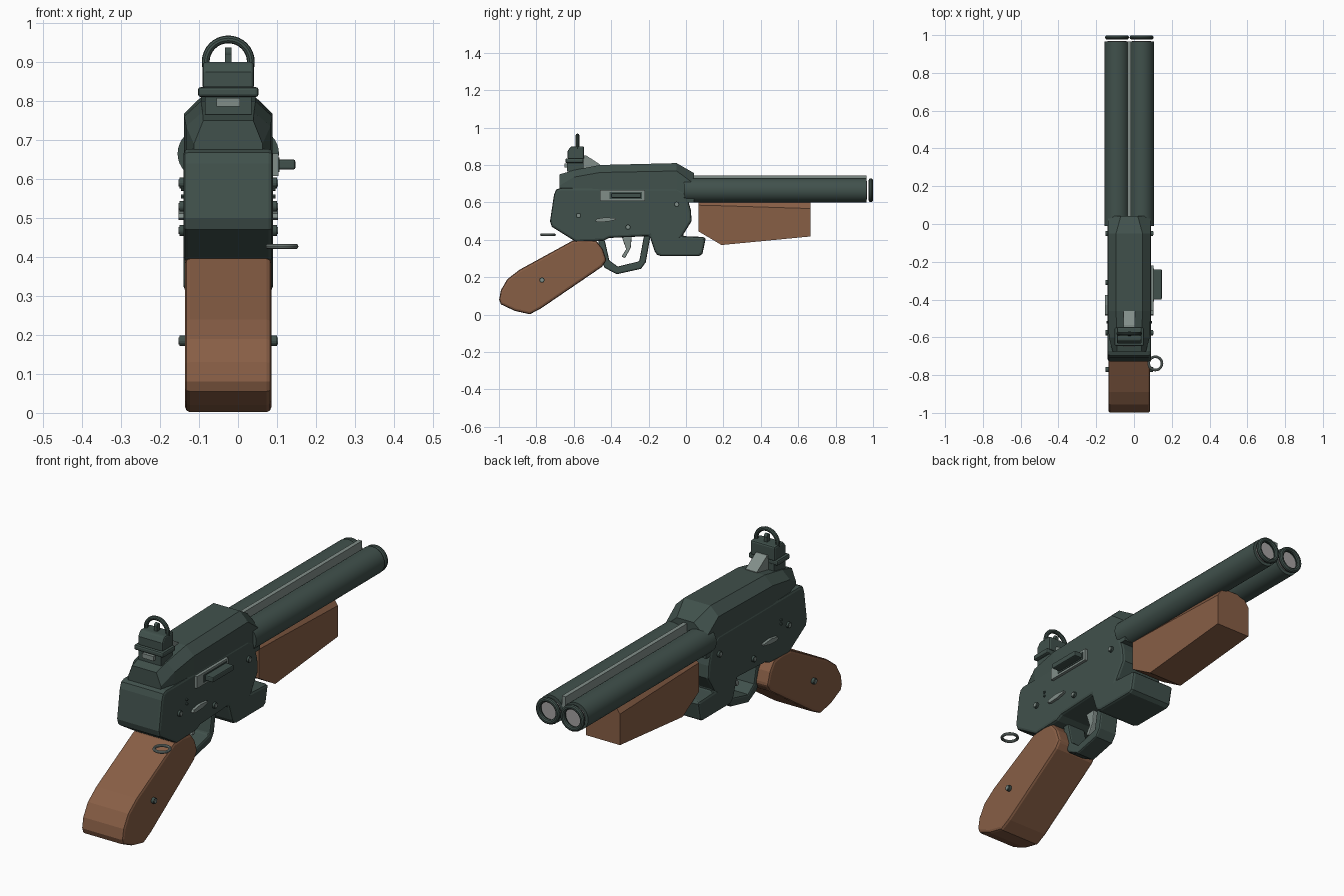
import bpy, bmesh, math
from mathutils import Matrix

if "Cube" in bpy.data.objects:
    bpy.data.objects.remove(bpy.data.objects["Cube"])

CX = -0.025  # centre plane of the model


def mat(name, r, g, b):
    m = bpy.data.materials.new(name)
    m.diffuse_color = (r, g, b, 1)
    m.use_nodes = True
    m.node_tree.nodes["Principled BSDF"].inputs["Base Color"].default_value = m.diffuse_color
    return m


GREEN = mat("dark green steel", 0.052, 0.082, 0.072)
WOOD = mat("brown wood", 0.245, 0.112, 0.060)
GREY = mat("light grey steel", 0.22, 0.27, 0.25)
BORE = mat("pale bore", 0.38, 0.36, 0.36)


def finish(bm, name, material, bevel=0, segs=2, smooth=False):
    bmesh.ops.recalc_face_normals(bm, faces=bm.faces)
    me = bpy.data.meshes.new(name)
    bm.to_mesh(me)
    bm.free()
    ob = bpy.data.objects.new(name, me)
    bpy.context.collection.objects.link(ob)
    me.materials.append(material)
    if bevel:
        b = ob.modifiers.new("bevel", 'BEVEL')
        b.width, b.segments, b.limit_method = bevel, segs, 'ANGLE'
        b.angle_limit = math.radians(50)
    if smooth:
        bpy.ops.object.select_all(action='DESELECT')
        bpy.context.view_layer.objects.active = ob
        ob.select_set(True)
        bpy.ops.object.shade_smooth_by_angle(angle=math.radians(35))
    return ob


def loft(name, rings, material, **kw):
    """Skin between rings of equal point count and cap both ends."""
    bm = bmesh.new()
    vs = [[bm.verts.new(p) for p in r] for r in rings]
    n = len(vs[0])
    for a, b in zip(vs, vs[1:]):
        for i in range(n):
            bm.faces.new((a[i], a[(i + 1) % n], b[(i + 1) % n], b[i]))
    bm.faces.new(vs[0])
    bm.faces.new(vs[-1])
    return finish(bm, name, material, **kw)


def plate(name, yz, x0, x1, material, **kw):
    """Side profile (y, z) extruded from x0 to x1."""
    return loft(name, [[(x, y, z) for y, z in yz] for x in (x0, x1)], material, **kw)


def box(name, x, y, z, material, **kw):
    return plate(name, [(y[0], z[0]), (y[1], z[0]), (y[1], z[1]), (y[0], z[1])],
                 x[0], x[1], material, **kw)


def cyl(name, axis, centre, r, length, material, n=32, **kw):
    bm = bmesh.new()
    rot = Matrix.Rotation(math.pi / 2, 4, 'Y' if axis == 'x' else 'X')
    bmesh.ops.create_cone(bm, cap_ends=True, segments=n, radius1=r, radius2=r, depth=length,
                          matrix=Matrix.Translation(centre) @ rot)
    return finish(bm, name, material, **kw)


def ring(name, axis, centre, major, minor, material, n=32, k=10):
    bm = bmesh.new()
    vs = []
    for i in range(n):
        a = 2 * math.pi * i / n
        for j in range(k):
            t = 2 * math.pi * j / k
            d, h = major + minor * math.cos(t), minor * math.sin(t)
            u, v = d * math.cos(a), d * math.sin(a)
            o = (u, v, h) if axis == 'z' else (u, h, v)
            vs.append(bm.verts.new([c + e for c, e in zip(centre, o)]))
    for i in range(n):
        for j in range(k):
            p, q, jj = i * k, (i + 1) % n * k, (j + 1) % k
            bm.faces.new((vs[p + j], vs[q + j], vs[q + jj], vs[p + jj]))
    return finish(bm, name, material, smooth=True)


W = 0.115
# lower receiver with the front block
plate("lower_receiver", [
    (-0.672, 0.677), (-0.695, 0.668), (-0.706, 0.64), (-0.727, 0.50), (-0.718, 0.47),
    (-0.59, 0.39), (-0.44, 0.395), (-0.41, 0.41), (-0.195, 0.42), (-0.168, 0.34),
    (-0.155, 0.32), (-0.135, 0.313), (0.07, 0.313), (0.088, 0.325), (0.105, 0.405),
    (0.098, 0.415), (-0.02, 0.42), (0.03, 0.50), (0.026, 0.56), (0.0, 0.65), (-0.05, 0.677)],
    CX - W, CX + W, GREEN, bevel=0.014)

# upper cover: faceted sections along y (y, base half width, shoulder z, top half width, top z)
rings = []
for y, w, sz, tw, tz in [(-0.676, 0.088, 0.69, 0.064, 0.75), (-0.60, 0.108, 0.735, 0.066, 0.772),
                         (-0.46, 0.113, 0.76, 0.07, 0.80), (-0.05, 0.113, 0.768, 0.07, 0.81),
                         (0.042, 0.112, 0.70, 0.045, 0.757)]:
    rings.append([(CX + x, y, z) for x, z in
                  [(-w, 0.60), (w, 0.60), (w, sz), (tw, tz), (-tw, tz), (-w, sz)]])
loft("upper_cover", rings, GREEN)

# grip
plate("grip", [
    (-0.999, 0.08), (-0.99, 0.13), (-0.955, 0.19), (-0.89, 0.24), (-0.607, 0.395), (-0.54, 0.402),
    (-0.478, 0.393), (-0.445, 0.35), (-0.425, 0.29), (-0.45, 0.255), (-0.78, 0.03),
    (-0.835, 0.002), (-0.915, 0.02), (-0.99, 0.055)], CX - 0.111, CX + 0.111, WOOD, bevel=0.013)

# trigger guard and trigger
plate("trigger_guard", [
    (-0.47, 0.40), (-0.455, 0.29), (-0.435, 0.25), (-0.37, 0.216), (-0.24, 0.245), (-0.215, 0.28),
    (-0.19, 0.42), (-0.225, 0.42), (-0.25, 0.285), (-0.365, 0.257), (-0.41, 0.29), (-0.435, 0.40)],
    CX - 0.05, CX + 0.05, GREEN, bevel=0.008)
plate("trigger", [(-0.345, 0.42), (-0.29, 0.42), (-0.295, 0.36), (-0.325, 0.302), (-0.345, 0.31),
                  (-0.32, 0.35)], CX - 0.02, CX + 0.02, GREY, bevel=0.004)

# fore-end: six-sided section, sloped underneath
rings = []
for y, sz, bz in [(0.067, 0.585, 0.445), (0.19, 0.582, 0.372), (0.666, 0.567, 0.418)]:
    rings.append([(CX + x, y, z) for x, z in [(-0.09, bz), (0.09, bz), (0.09, sz),
                                              (0.06, 0.612), (-0.06, 0.612), (-0.09, sz)]])
loft("fore_end", rings, WOOD)

# twin barrels with pale bores and separate muzzle rings
for side, s in (("left", -1), ("right", 1)):
    x = CX + s * 0.065
    cyl(side + "_barrel", 'y', (x, 0.477, 0.665), 0.065, 0.976, GREEN, smooth=True)
    cyl(side + "_bore", 'y', (x, 0.965, 0.665), 0.05, 0.008, BORE)
    ring(side + "_muzzle_ring", 'y', (x, 0.988, 0.665), 0.052, 0.0115, GREEN)

# rib between the barrels
box("barrel_rib", (CX - 0.01, CX + 0.01), (0.03, 0.965), (0.66, 0.743), GREY)

# rear sight
box("sight_base", (CX - 0.078, CX + 0.078), (-0.645, -0.548), (0.81, 0.836), GREEN, bevel=0.008)
box("sight_foot", (CX - 0.06, CX + 0.06), (-0.635, -0.548), (0.765, 0.815), GREEN)
plate("sight_block", [(-0.633, 0.83), (-0.545, 0.83), (-0.545, 0.90), (-0.615, 0.90),
                      (-0.633, 0.875)], CX - 0.066, CX + 0.066, GREEN, bevel=0.008)
ring("sight_ring", 'y', (CX, -0.58, 0.90), 0.058, 0.01, GREEN)
cyl("sight_post", 'x', (CX, -0.58, 0.925), 0.012, 0.016, GREEN, n=16)
box("sight_post_stem", (CX - 0.008, CX + 0.008), (-0.59, -0.57), (0.89, 0.93), GREEN)
plate("sight_ramp", [(-0.55, 0.78), (-0.46, 0.79), (-0.46, 0.803), (-0.535, 0.852),
                     (-0.55, 0.852)], CX - 0.03, CX + 0.03, GREY)
box("sight_leaf", (CX - 0.03, CX + 0.03), (-0.65, -0.55), (0.786, 0.808), GREY)

# ejection plate and bolt handle (right side only)
box("bolt_plate", (0.08, 0.104), (-0.46, -0.22), (0.608, 0.665), GREY)
box("bolt_slot", (0.10, 0.107), (-0.41, -0.235), (0.618, 0.655), GREEN)
box("bolt_handle", (0.10, 0.147), (-0.40, -0.24), (0.624, 0.650), GREEN, bevel=0.005)

# pins, screws and selector levers on both sides
for side, s in (("left", -1), ("right", 1)):
    for i, (y, z) in enumerate([(-0.575, 0.53), (-0.31, 0.468), (-0.05, 0.59), (-0.77, 0.185)]):
        x = CX + s * W
        cyl(f"{side}_pin_{i}", 'x', (x, y, z), 0.014, 0.02, GREEN, n=16)
        cyl(f"{side}_pin_head_{i}", 'x', (x, y, z), 0.009, 0.024, GREY, n=12)
    plate(side + "_selector", [(-0.485, 0.50), (-0.47, 0.495), (-0.42, 0.497), (-0.375, 0.507),
                               (-0.375, 0.515), (-0.43, 0.52), (-0.48, 0.512)],
          CX + s * 0.11, CX + s * 0.128, GREY)
    for y, z in [(-0.52, 0.575), (-0.52, 0.555)]:
        cyl(side + "_stud", 'x', (CX + s * W, y, z), 0.006, 0.012, GREEN, n=10)

# loose sling ring
ring("sling_ring", 'z', (0.113, -0.738, 0.427), 0.035, 0.007, GREY)
